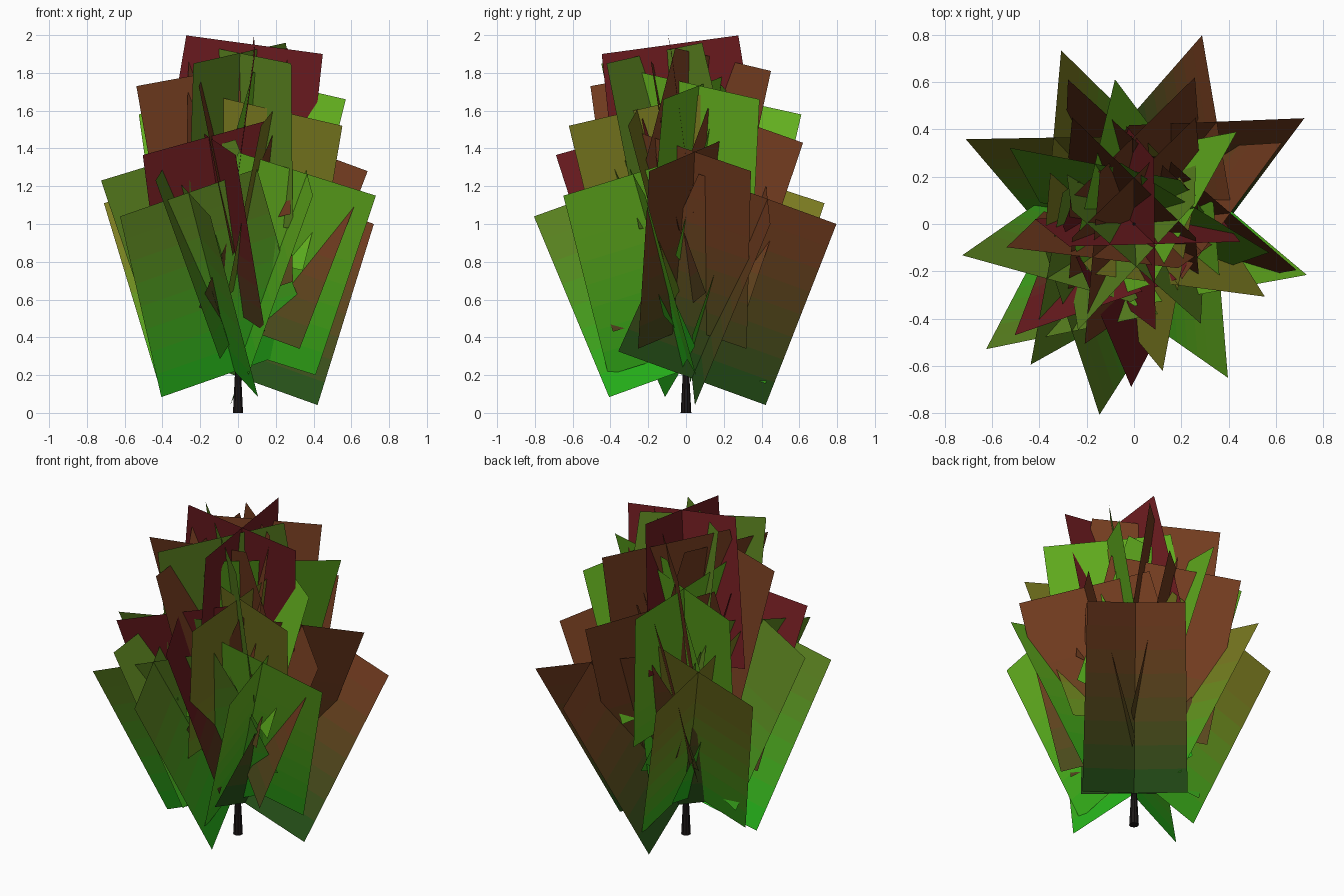
import bpy
from math import radians, sin, cos
from mathutils import Vector

if "Cube" in bpy.data.objects:
    bpy.data.objects.remove(bpy.data.objects["Cube"])

BANDS = 8      # colour bands along a card

BROWN = (.17, .045, .014)
RED = (.16, .012, .015)
OLIVE = (.20, .20, .015)
DARK = (.11, .24, .015)
GREEN = (.13, .45, .014)
BASE = (.01, .48, .01)
DARK_BASE = (.012, .09, .01)

# azimuth, outer top corner radius, outer top corner height, colour
CARDS = [
    (51, .80, 1.00, BROWN), (240, .77, 1.04, DARK), (133, .746, 1.11, OLIVE),
    (322.5, .71, 1.15, GREEN), (212, .685, 1.23, DARK), (6.5, .66, 1.28, BROWN),
    (246, .634, 1.365, RED), (91, .615, 1.43, BROWN), (306, .573, 1.52, OLIVE),
    (123, .556, 1.58, GREEN), (15, .52, 1.66, GREEN), (219, .48, 1.73, BROWN),
    (90, .45, 1.81, BROWN), (273, .435, 1.85, DARK), (316, .375, 1.90, RED),
]


def material(name, rgb):
    mat = bpy.data.materials.new(name)
    mat.diffuse_color = (*rgb, 1)
    mat.use_nodes = True
    mat.node_tree.nodes["Principled BSDF"].inputs["Base Color"].default_value = mat.diffuse_color
    return mat


def leaf_card(index, azimuth, radius, height, tint):
    """Two flat rectangles crossing at right angles along a leaning spine."""
    f = index / (len(CARDS) - 1)
    half = .278 - .02 * f        # cards shrink towards the top
    length = 1.08 - .2 * f
    lean = radians(28.5 - 17.5 * f)
    a = radians(azimuth)
    up = Vector((0, 0, 1))
    out = Vector((cos(a), sin(a), 0))
    side = Vector((-sin(a), cos(a), 0))
    along = out * sin(lean) + up * cos(lean)
    across = out * cos(lean) - up * sin(lean)
    top = out * radius + up * height - across * half

    verts, faces = [], []
    for s in (-1, 1):
        start = len(verts)
        for i in range(BANDS + 1):
            t = 1 - i / BANDS
            centre = top - along * length * t
            wing = (across + side * s) * half * (1 + .07 * t)
            verts += [centre - wing, centre, centre + wing]
        for i in range(BANDS):
            b = start + 3 * i
            faces += [(b, b + 1, b + 4, b + 3), (b + 1, b + 2, b + 5, b + 4)]

    mesh = bpy.data.meshes.new("leaf_card")
    mesh.from_pydata(verts, [], faces)
    # tint fades to plain green near the ground
    base = DARK_BASE if tint in (BROWN, RED) else BASE
    for i in range(BANDS):
        z = (top - along * length * (1 - (i + .5) / BANDS)).z
        w = min(1, max(0, (z - .2) / .8))
        rgb = [lo + (hi - lo) * w for lo, hi in zip(base, tint)]
        mesh.materials.append(material(f"leaf_{index}_{i}", rgb))
    for poly in mesh.polygons:
        poly.material_index = (poly.index // 2) % BANDS
    obj = bpy.data.objects.new(f"leaf_card_{index + 1}", mesh)
    bpy.context.collection.objects.link(obj)


# Foliage spiralling up the tree
for n, card in enumerate(CARDS):
    leaf_card(n, *card)

# Trunk: flared foot, then a slender tapering stem
bark = material("bark", (.012, .009, .009))
for name, z0, z1, r0, r1 in (("trunk_foot", 0, .25, .028, .015),
                             ("trunk_stem", .25, 1.6, .015, .005)):
    bpy.ops.mesh.primitive_cone_add(vertices=10, radius1=r0, radius2=r1,
                                    depth=z1 - z0, location=(0, 0, (z0 + z1) / 2))
    bpy.context.object.name = name
    bpy.context.object.data.materials.append(bark)
    bpy.ops.object.shade_smooth_by_angle()
